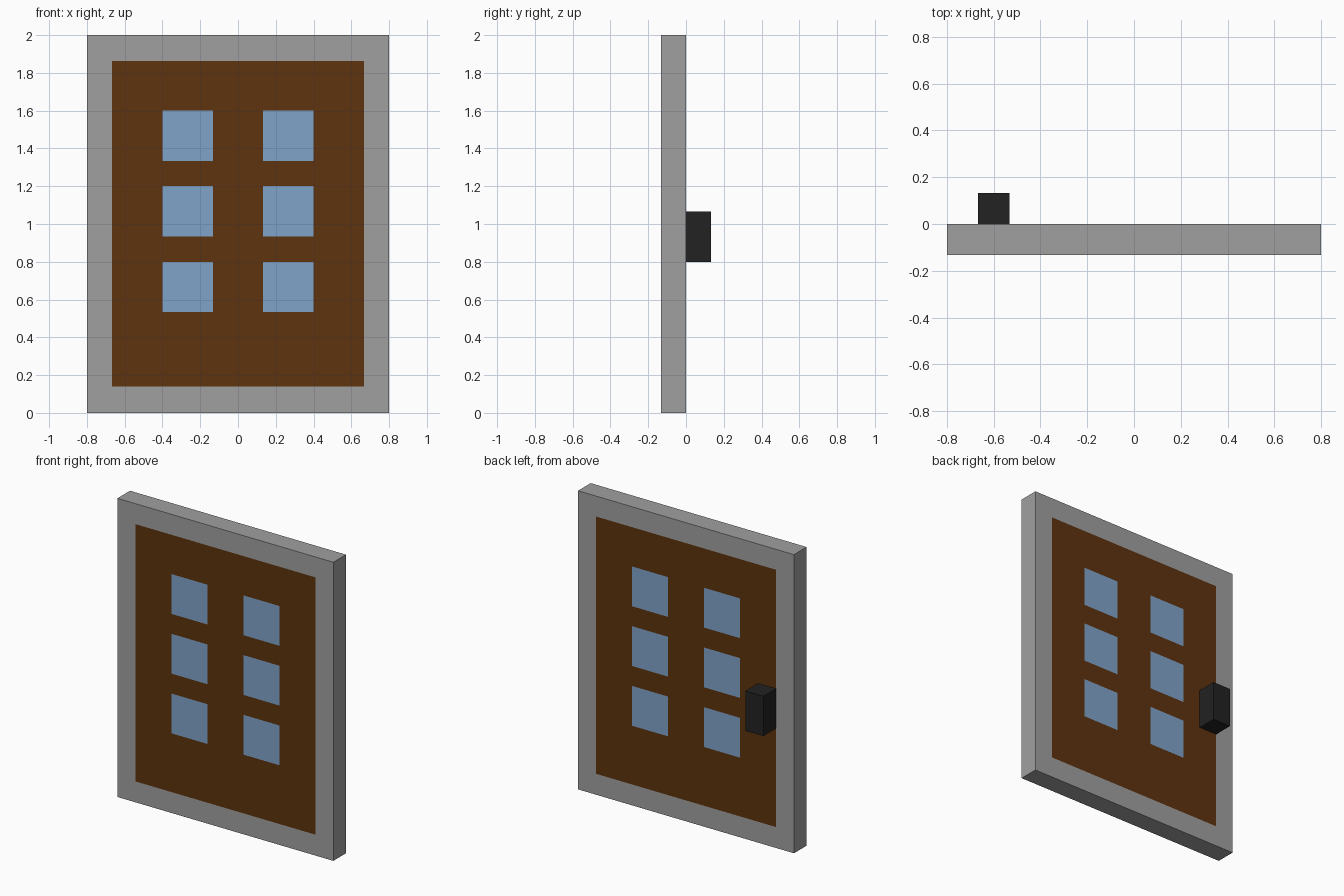
import bpy
import bmesh
from mathutils import Vector

cube = bpy.data.objects.get("Cube")
if cube:
    bpy.data.objects.remove(cube, do_unlink=True)


def material(name, colour):
    mat = bpy.data.materials.new(name)
    mat.use_nodes = True
    mat.diffuse_color = (*colour, 1)
    mat.node_tree.nodes["Principled BSDF"].inputs["Base Color"].default_value = (*colour, 1)
    return mat


grey = material("grey frame", (0.352, 0.352, 0.352))
brown = material("brown wood", (0.112, 0.033, 0.0044))
blue = material("blue glass", (0.216, 0.371, 0.591))
black = material("black handle", (0.016, 0.016, 0.016))


def box(name, low, high, mats, edit=None):
    """Box between two corners, optionally refined by an edit function."""
    low, high = Vector(low), Vector(high)
    bm = bmesh.new()
    bmesh.ops.create_cube(bm, size=1)
    bmesh.ops.scale(bm, vec=high - low, verts=bm.verts)
    bmesh.ops.translate(bm, vec=(low + high) / 2, verts=bm.verts)
    if edit:
        edit(bm)
    mesh = bpy.data.meshes.new(name)
    bm.to_mesh(mesh)
    bm.free()
    for mat in mats:
        mesh.materials.append(mat)
    obj = bpy.data.objects.new(name, mesh)
    bpy.context.collection.objects.link(obj)
    return obj


# Layout of the wooden leaf and its window panes
U = 2 / 15
LEAF_X, LEAF_Z = 5 * U, (0.14, 1.863)
PANE_X = (U, 3 * U)
PANE_Z = [(start * U, (start + 2) * U) for start in (4, 7, 10)]


def cut_panels(bm):
    """Cut the leaf and panes flush into the front and back faces."""
    x_cuts = [side * x for side in (-1, 1) for x in (LEAF_X, *PANE_X)]
    z_cuts = [*LEAF_Z, *(z for pair in PANE_Z for z in pair)]
    cuts = [((x, 0, 0), (1, 0, 0)) for x in x_cuts]
    cuts += [((0, 0, z), (0, 0, 1)) for z in z_cuts]
    for point, normal in cuts:
        bmesh.ops.bisect_plane(bm, geom=bm.verts[:] + bm.edges[:] + bm.faces[:],
                               plane_co=point, plane_no=normal)
    bm.normal_update()
    for face in bm.faces:
        if abs(face.normal.y) < 0.5:
            continue
        c = face.calc_center_median()
        if abs(c.x) < LEAF_X and LEAF_Z[0] < c.z < LEAF_Z[1]:
            in_row = any(a < c.z < b for a, b in PANE_Z)
            glazed = in_row and PANE_X[0] < abs(c.x) < PANE_X[1]
            face.material_index = 2 if glazed else 1


# Door slab with frame, leaf and panes, then the handle on the back
box("door", (-6 * U, -U, 0), (6 * U, 0, 2), [grey, brown, blue], cut_panels)
box("handle", (-5 * U, 0, 6 * U), (-4 * U, U, 8 * U), [black])
